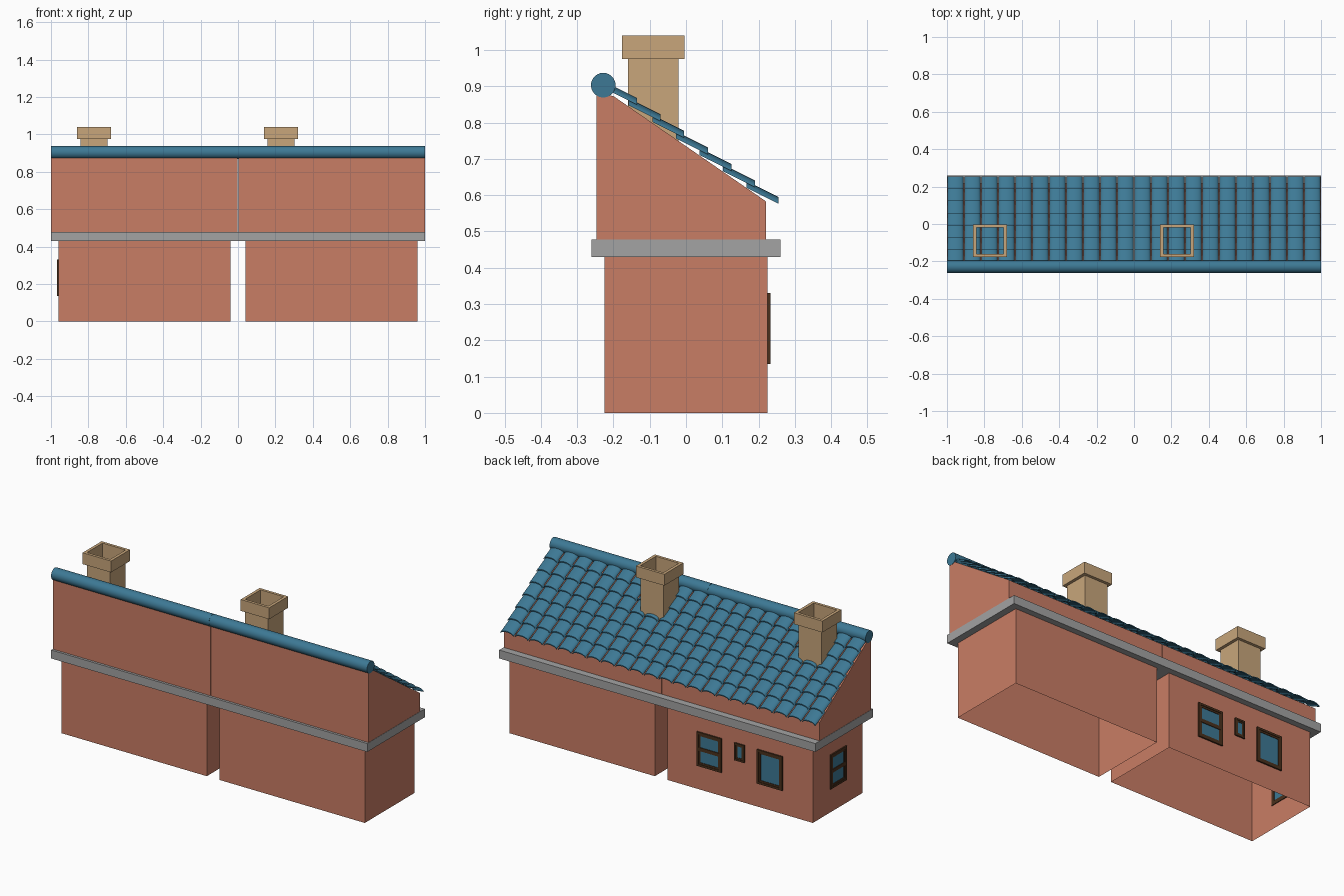
import bpy, bmesh, math

if "Cube" in bpy.data.objects:
    bpy.data.objects.remove(bpy.data.objects["Cube"])


def material(name, r, g, b):
    lin = lambda c: c / 12.92 if c <= 0.04045 else ((c + 0.055) / 1.055) ** 2.4
    m = bpy.data.materials.new(name)
    m.diffuse_color = (lin(r / 255), lin(g / 255), lin(b / 255), 1)
    m.use_nodes = True
    m.node_tree.nodes["Principled BSDF"].inputs["Base Color"].default_value = m.diffuse_color
    return m


BRICK = material("terracotta wall", 201, 125, 101)
BLUE = material("blue tile", 61, 121, 149)
TAN = material("tan chimney", 200, 166, 123)
GREY = material("grey band", 163, 163, 163)
BROWN = material("dark brown frame", 74, 48, 28)


def finish(name, bm, mat, smooth=False, fix=True):
    if fix:
        bmesh.ops.recalc_face_normals(bm, faces=bm.faces)
    me = bpy.data.meshes.new(name)
    bm.to_mesh(me)
    bm.free()
    me.materials.append(mat)
    ob = bpy.data.objects.new(name, me)
    bpy.context.collection.objects.link(ob)
    if smooth:
        bpy.ops.object.select_all(action='DESELECT')
        ob.select_set(True)
        bpy.context.view_layer.objects.active = ob
        bpy.ops.object.shade_smooth_by_angle(angle=math.radians(40))
    return ob


def add_box(bm, lo, hi, open_ends=False):
    vs = bmesh.ops.create_cube(bm, size=1)["verts"]
    for v in vs:
        v.co = [(lo[i] + hi[i]) / 2 + v.co[i] * (hi[i] - lo[i]) for i in range(3)]
    if open_ends:
        faces = {f for v in vs for f in v.link_faces if abs(f.normal.z) > 0.9}
        bmesh.ops.delete(bm, geom=list(faces), context='FACES_ONLY')


def box(name, lo, hi, mat, open_ends=False):
    bm = bmesh.new()
    add_box(bm, lo, hi, open_ends)
    return finish(name, bm, mat, fix=False)


def extrude_x(bm, profile, x0, x1):
    """Prism along x from a closed (y, z) profile."""
    a = [bm.verts.new((x0, y, z)) for y, z in profile]
    b = [bm.verts.new((x1, y, z)) for y, z in profile]
    n = len(profile)
    bm.faces.new(a)
    bm.faces.new(b[::-1])
    for i in range(n):
        j = (i + 1) % n
        bm.faces.new((a[j], a[i], b[i], b[j]))


def upper_wall(name, x0, x1):
    bm = bmesh.new()
    extrude_x(bm, [(-0.246, 0.475), (0.22, 0.475), (0.22, 0.583),
                   (-0.2, 0.873), (-0.246, 0.88)], x0, x1)
    finish(name, bm, BRICK)


def ridge(name, x0, x1):
    n = 24
    bm = bmesh.new()
    extrude_x(bm, [(-0.228 + 0.034 * math.cos(2 * math.pi * k / n),
                    0.903 + 0.034 * math.sin(2 * math.pi * k / n)) for k in range(n)], x0, x1)
    finish(name, bm, BLUE, smooth=True)


def tile(bm, xc, y0, z0, y1, z1, w=0.084, h=0.019, t=0.006, n=10):
    """Barrel tile: arched shell whose crest runs from (y0, z0) down to (y1, z1)."""
    rings = []
    for y, z in ((y0, z0), (y1, z1)):
        for r, hh in ((w / 2, h), (w / 2 - t * 0.7, h - t)):
            base = z - h
            rings.append([bm.verts.new((xc + r * math.cos(math.pi * k / n), y,
                                        base + hh * math.sin(math.pi * k / n)))
                          for k in range(n + 1)])
    o0, i0, o1, i1 = rings
    for p, q in ((o0, o1), (o1, i1), (i1, i0), (i0, o0)):
        for k in range(n):
            bm.faces.new((p[k], p[k + 1], q[k + 1], q[k]))
    for k in (0, n):
        bm.faces.new((o0[k], o1[k], i1[k], i0[k]))


def roof_tiles(name, x0):
    bm = bmesh.new()
    pitch = 1 / 11
    for c in range(11):
        for r in range(7):
            ye, ze = -0.135 + 0.065 * r, 0.868 - 0.0455 * r
            tile(bm, x0 + pitch * (c + 0.5), ye - 0.088, ze + 0.044, ye, ze)
    finish(name, bm, BLUE, smooth=True)


def chimney(name, xc, yc=-0.09):
    # Thin open shaft
    sx, sy, cx, cy = 0.073, 0.07, 0.09, 0.086
    box(name + "_shaft", (xc - sx, yc - sy, 0.74), (xc + sx, yc + sy, 0.98), TAN, True)
    # Hollow square cap
    bm = bmesh.new()
    corners = ((-1, -1), (1, -1), (1, 1), (-1, 1))
    loops = [[bm.verts.new((xc + a * u, yc + b * v, z)) for u, v in corners]
             for a, b, z in ((cx, cy, 0.975), (cx, cy, 1.04), (sx, sy, 1.04), (sx, sy, 0.975))]
    for i in range(4):
        p, q = loops[i], loops[(i + 1) % 4]
        for k in range(4):
            j = (k + 1) % 4
            bm.faces.new((p[k], p[j], q[j], q[k]))
    finish(name + "_cap", bm, TAN)


def window(name, u0, u1, z0, z1, put, sash=False, f=0.02):
    """Frame bars and glass; put maps (along wall, outward depth, z) to world."""
    def add(bm, a, b):
        p, q = put(*a), put(*b)
        add_box(bm, [min(s) for s in zip(p, q)], [max(s) for s in zip(p, q)])
    bm = bmesh.new()

    def ring(a0, a1, b0, b1, w, d):
        add(bm, (a0, -0.004, b0), (a0 + w, d, b1))
        add(bm, (a1 - w, -0.004, b0), (a1, d, b1))
        add(bm, (a0 + w, -0.004, b0), (a1 - w, d, b0 + w))
        add(bm, (a0 + w, -0.004, b1 - w), (a1 - w, d, b1))
    ring(u0, u1, z0, z1, f * 0.6, 0.008)
    e = f * 0.6
    ring(u0 + e, u1 - e, z0 + e, z1 - e, f * 0.5, 0.005)
    if sash:
        zm = (z0 + z1) / 2
        add(bm, (u0 + e, -0.004, zm - 0.01), (u1 - e, 0.006, zm + 0.01))
    finish(name + "_frame", bm, BROWN, fix=False)
    bm = bmesh.new()
    add(bm, (u0 + f, -0.003, z0 + f), (u1 - f, 0.002, z1 - f))
    finish(name + "_glass", bm, BLUE, fix=False)


# Two joined houses
for side, x0 in (("left", -1), ("right", 0)):
    box(side + "_lower_wall", (x0 + 0.04, -0.225, 0), (x0 + 0.96, 0.225, 0.44), BRICK, True)
    upper_wall(side + "_upper_wall", x0 + 0.0015, x0 + 0.9985)
    ridge(side + "_ridge", x0 + 0.0005, x0 + 0.9995)
    roof_tiles(side + "_roof_tiles", x0)
    chimney(side + "_chimney", x0 + 0.23)

# Floor band
box("floor_band", (-1, -0.26, 0.43), (1, 0.26, 0.478), GREY)

# Windows on the back and the left end of the left house
back = lambda u, d, z: (u, 0.225 + d, z)
end = lambda u, d, z: (-0.96 - d, u, z)
window("back_sash_window", -0.385, -0.23, 0.135, 0.33, back, True)
window("back_small_window", -0.53, -0.468, 0.23, 0.33, back, f=0.016)
window("back_plain_window", -0.77, -0.61, 0.135, 0.33, back)
window("end_sash_window", -0.072, 0.072, 0.135, 0.33, end, True)
